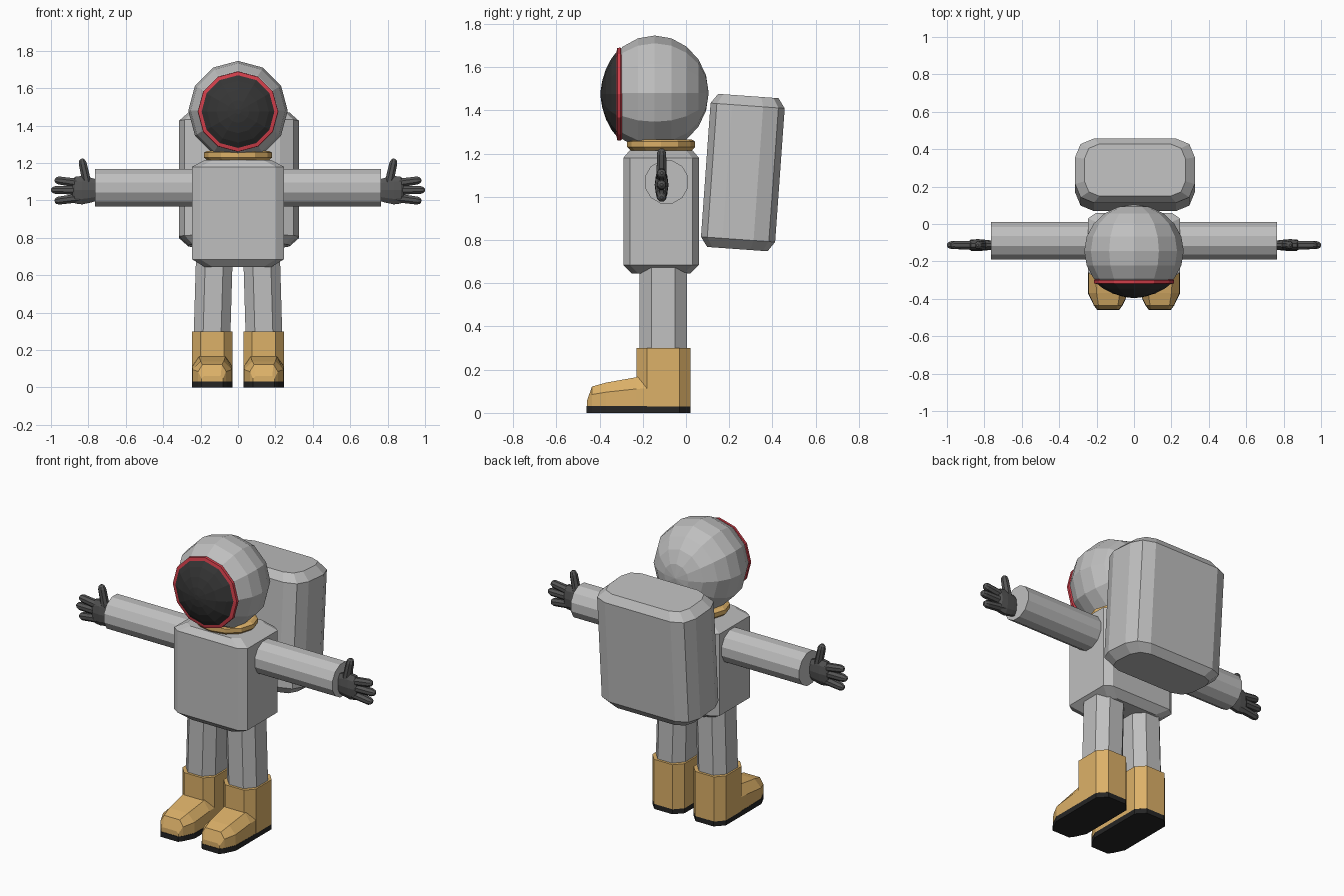
import bpy, bmesh, math
from mathutils import Vector, Matrix

if "Cube" in bpy.data.objects:
    bpy.data.objects.remove(bpy.data.objects["Cube"])


def material(name, rgb):
    m = bpy.data.materials.new(name)
    m.diffuse_color = (*rgb, 1)
    m.use_nodes = True
    m.node_tree.nodes["Principled BSDF"].inputs["Base Color"].default_value = m.diffuse_color
    return m


SUIT = material("light grey", (0.52, 0.52, 0.52))
TAN = material("tan", (0.72, 0.44, 0.14))
BLACK = material("black", (0.018, 0.018, 0.018))
VISOR = material("dark visor", (0.035, 0.035, 0.035))
RED = material("red", (0.65, 0.05, 0.07))
GLOVE = material("dark grey", (0.09, 0.09, 0.09))


def finish(bm, name, mat):
    bmesh.ops.recalc_face_normals(bm, faces=bm.faces)
    me = bpy.data.meshes.new(name)
    bm.to_mesh(me)
    bm.free()
    me.materials.append(mat)
    ob = bpy.data.objects.new(name, me)
    bpy.context.collection.objects.link(ob)
    return ob


def loft(name, rings, mat, cap_start=True, cap_end=True):
    """Skin a list of equal-length point rings."""
    bm = bmesh.new()
    vs = [[bm.verts.new(p) for p in r] for r in rings]
    n = len(rings[0])
    for a, b in zip(vs, vs[1:]):
        for i in range(n):
            j = (i + 1) % n
            bm.faces.new((a[i], a[j], b[j], b[i]))
    if cap_start:
        bm.faces.new(vs[0])
    if cap_end:
        bm.faces.new(vs[-1])
    return finish(bm, name, mat)


def rounded(cx, cy, z, hx, hy, rx, ry, seg=1):
    """Rectangle in plan with chamfered (seg=1) or rounded corners."""
    pts = []
    for q, (sx, sy) in enumerate(((1, 1), (-1, 1), (-1, -1), (1, -1))):
        for k in range(seg + 1):
            a = math.pi / 2 * (q + k / seg)
            pts.append((cx + sx * (hx - rx) + rx * math.cos(a),
                        cy + sy * (hy - ry) + ry * math.sin(a), z))
    return pts


def tube_rings(a, b, profile, n, twist=0.0, flat=1.0):
    """Rings along a->b; profile holds (distance fraction, radius)."""
    a, b = Vector(a), Vector(b)
    d = b - a
    u = Vector((0, 1, 0))
    v = d.normalized().cross(u)
    return [[a + d * t + u * (r * flat * math.cos(twist + 2 * math.pi * i / n))
             + v * (r * math.sin(twist + 2 * math.pi * i / n)) for i in range(n)]
            for t, r in profile]


def y_rings(profile, cz, n=12):
    """Rings round the y axis; profile holds (y, radius)."""
    return [[(r * math.sin(2 * math.pi * i / n), y, cz + r * math.cos(2 * math.pi * i / n))
             for i in range(n)] for y, r in profile]


# torso with chamfered ends
TY = -0.115
loft("torso", [rounded(0, TY, z, hx, hy, 0.043, 0.03) for z, hx, hy in
               ((0.645, 0.18, 0.135), (0.685, 0.245, 0.175),
                (1.18, 0.245, 0.175), (1.215, 0.18, 0.145))], SUIT)

# collar
loft("collar", [[(r * math.cos(i * math.pi / 6), TY + 0.86 * r * math.sin(i * math.pi / 6), z)
                 for i in range(12)] for z, r in
                ((1.19, 0.15), (1.215, 0.165), (1.23, 0.183), (1.255, 0.183), (1.265, 0.165))], TAN)

# helmet: faceted ball with its poles front and back, cut off at the visor
HZ, HY = 1.48, -0.145
bm = bmesh.new()
bmesh.ops.create_uvsphere(bm, u_segments=12, v_segments=10, radius=1,
                          matrix=Matrix.Translation((0, HY, HZ))
                          @ Matrix.Diagonal((0.266, 0.25, 0.266, 1))
                          @ Matrix.Rotation(math.pi / 2, 4, 'X'))
bmesh.ops.bisect_plane(bm, geom=bm.verts[:] + bm.edges[:] + bm.faces[:],
                       plane_co=(0, -0.304, 0), plane_no=(0, -1, 0), clear_outer=True)
finish(bm, "helmet", SUIT)
loft("visor_trim", y_rings([(-0.295, 0.208), (-0.303, 0.215), (-0.318, 0.214), (-0.322, 0.194),
                            (-0.31, 0.19)], HZ - 0.005), RED, False, False)
loft("visor", y_rings([(-0.31, 0.2), (-0.319, 0.198), (-0.345, 0.165), (-0.371, 0.115),
                       (-0.388, 0.06), (-0.395, 0.015)], HZ - 0.005), VISOR, False)

# backpack, tilted backwards
pack = loft("backpack", [rounded(0, 0, z, hx, hy, r, r, 2) for z, hx, hy, r in
                         ((-0.355, 0.27, 0.14, 0.08), (-0.31, 0.32, 0.172, 0.1),
                          (0.31, 0.32, 0.172, 0.1), (0.355, 0.27, 0.14, 0.08))], SUIT)
pack.location = (0.005, 0.263, 1.112)
pack.rotation_euler.x = math.radians(-4.1)

for s, side in ((1, "left"), (-1, "right")):
    # arm
    loft(side + "_arm", tube_rings((s * 0.2, -0.09, 1.068), (s * 0.765, -0.09, 1.068),
                                   ((0, 0.103), (1, 0.103)), 12, math.pi / 12), SUIT)

    # glove: flattened palm, three fingers and a thumb
    gy = -0.113
    loft(side + "_palm", tube_rings((s * 0.755, gy, 1.055), (s * 0.885, gy, 1.055),
                                    ((0, 0.06), (0.25, 0.07), (0.6, 0.08), (0.9, 0.075), (1, 0.05)),
                                    10, 0, 0.4), GLOVE)
    digits = {"upper_finger": ((0.84, 1.09), (0.98, 1.11)),
              "middle_finger": ((0.84, 1.055), (1.0, 1.056)),
              "lower_finger": ((0.84, 1.015), (0.98, 0.996)),
              "thumb": ((0.80, 1.06), (0.836, 1.223))}
    for name, (p, q) in digits.items():
        loft(f"{side}_{name}", tube_rings((s * p[0], gy, p[1]), (s * q[0], gy, q[1]),
                                          ((0, 0.026), (0.85, 0.023), (0.95, 0.017), (1, 0.007)),
                                          8, math.pi / 8), GLOVE)

    # leg
    loft(side + "_leg", [rounded(s * x, -0.105, z, 0.098, 0.11, 0.05, 0.055)
                         for x, z in ((0.139, 0.27), (0.127, 0.68))], SUIT)

    # boot: shaft, sloping foot and sole
    bx = s * 0.138
    loft(side + "_boot_shaft", [rounded(bx, -0.105, z, 0.108, 0.125, 0.045, 0.05)
                                for z in (0.03, 0.3)], TAN)
    foot = [(-0.08, 0.107, 0.07, 0.175), (-0.23, 0.107, 0.07, 0.165),
            (-0.37, 0.105, 0.062, 0.14), (-0.435, 0.075, 0.052, 0.122), (-0.457, 0.058, 0.045, 0.06)]
    loft(side + "_boot_foot", [[(bx + kx, y, z) for kx, z in
                                ((-w, 0.03), (-w, 0.03 + (h - 0.03) * 0.6), (-t, h),
                                 (t, h), (w, 0.03 + (h - 0.03) * 0.6), (w, 0.03))]
                               for y, w, t, h in foot], TAN)
    outline = [(0.06, 0.02), (0.108, -0.03), (0.108, -0.37), (0.077, -0.435), (0.058, -0.46)]
    outline += [(-x, y) for x, y in reversed(outline)]
    loft(side + "_boot_sole", [[(bx + x, y, z) for x, y in outline] for z in (0, 0.031)], BLACK)
